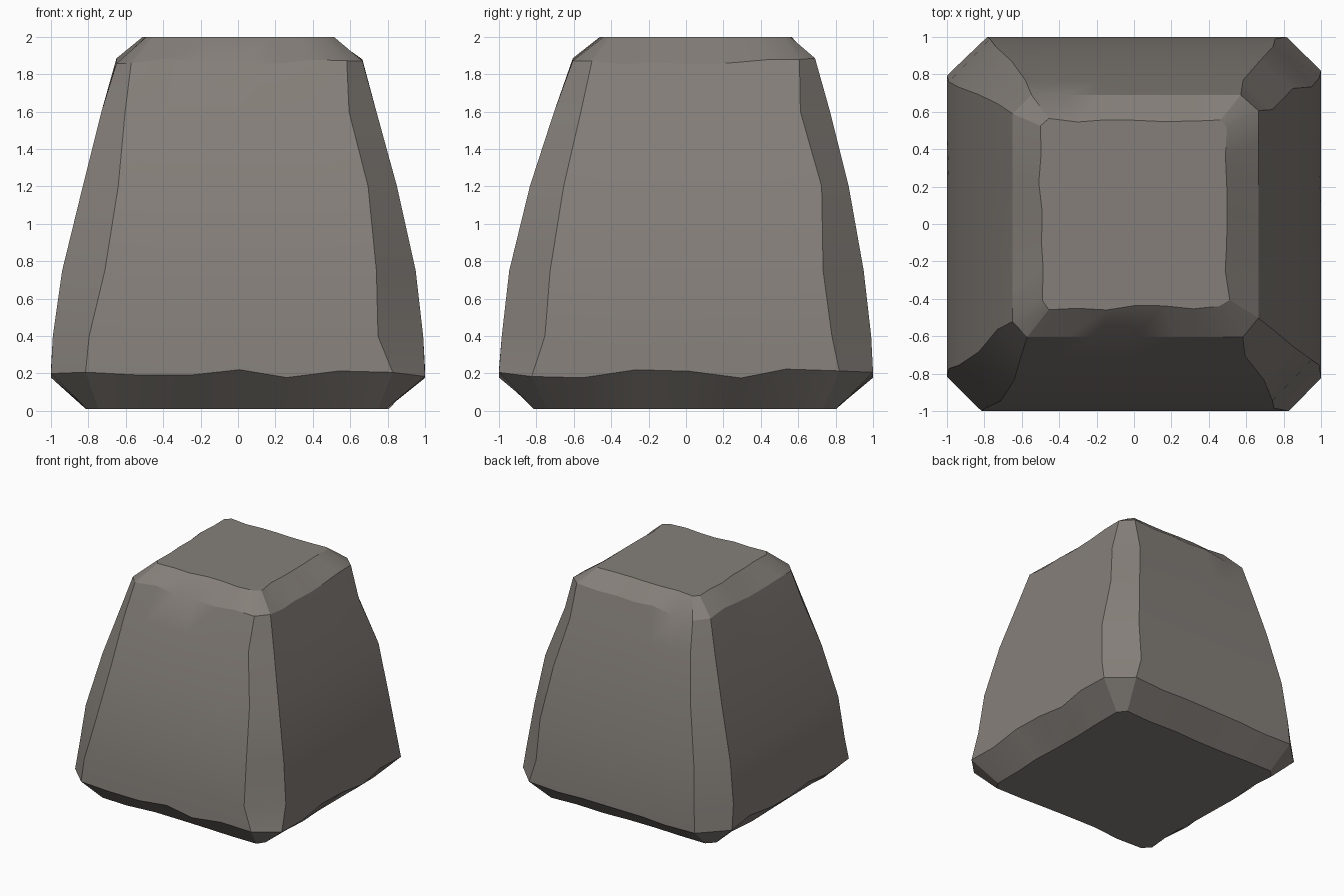
import bpy, bmesh, math, random
from mathutils import Vector

random.seed(4)
cube = bpy.data.objects.get("Cube")
if cube:
    bpy.data.objects.remove(cube, do_unlink=True)

stone = bpy.data.materials.new("warm grey stone")
stone.use_nodes = True
colour = (0.235, 0.213, 0.193, 1)
stone.diffuse_color = colour
bsdf = stone.node_tree.nodes["Principled BSDF"]
bsdf.inputs["Base Color"].default_value = colour
bsdf.inputs["Roughness"].default_value = 0.9

# Cross-sections: height, left x, right x, front y, back y, corner cut, chip size
SECTIONS = [
    (0.01, -0.80, 0.80, -0.80, 0.80, 0.06, 0.015),
    (0.20, -1.00, 1.00, -1.00, 1.00, 0.19, 0.025),
    (0.40, -0.99, 0.99, -0.985, 0.99, 0.21, 0),
    (0.75, -0.94, 0.95, -0.945, 0.95, 0.20, 0),
    (1.20, -0.83, 0.85, -0.835, 0.87, 0.17, 0),
    (1.60, -0.73, 0.74, -0.705, 0.77, 0.14, 0),
    (1.87, -0.65, 0.665, -0.605, 0.69, 0.09, 0.02),
    (2.00, -0.50, 0.50, -0.45, 0.56, 0.04, 0.015),
]
STEPS = 6


def chip(size):
    return random.uniform(-size, size)


def ring_points(z, x0, x1, y0, y1, cut, rough):
    """Chamfered rectangle; the cuts wander along each side so faces stay flat."""
    corners = [Vector(c) for c in ((x0, y0, z), (x1, y0, z), (x1, y1, z), (x0, y1, z))]
    cap = z < 0.1 or z > 1.95
    points = []
    for i in range(4):
        a, b = corners[i], corners[(i + 1) % 4]
        along = (b - a).normalized()
        inward = Vector((-along.y, along.x, 0))
        start = a + along * cut * random.uniform(0.85, 1.15)
        end = b - along * cut * random.uniform(0.85, 1.15)
        for s in range(STEPS + 1):
            p = start.lerp(end, s / STEPS)
            if 0 < s < STEPS:
                p += along * chip(rough)
            # Caps chip sideways, the other rims chip up and down
            if cap:
                p += inward * chip(rough)
            else:
                p.z += chip(rough)
            points.append(p)
    return points


# Tapered boulder lofted through the sections
bm = bmesh.new()
rings = [[bm.verts.new(p) for p in ring_points(*s)] for s in SECTIONS]
for low, high in zip(rings, rings[1:]):
    n = len(low)
    for i in range(n):
        j = (i + 1) % n
        bm.faces.new((low[i], low[j], high[j], high[i]))
bm.faces.new(list(reversed(rings[0])))
bm.faces.new(rings[-1])
bmesh.ops.recalc_face_normals(bm, faces=bm.faces)

mesh = bpy.data.meshes.new("boulder")
bm.to_mesh(mesh)
bm.free()
mesh.materials.append(stone)
boulder = bpy.data.objects.new("boulder", mesh)
bpy.context.collection.objects.link(boulder)

# Smooth broad sides, crisp chamfers
bpy.ops.object.select_all(action="DESELECT")
boulder.select_set(True)
bpy.context.view_layer.objects.active = boulder
bpy.ops.object.shade_smooth_by_angle(angle=math.radians(28))
